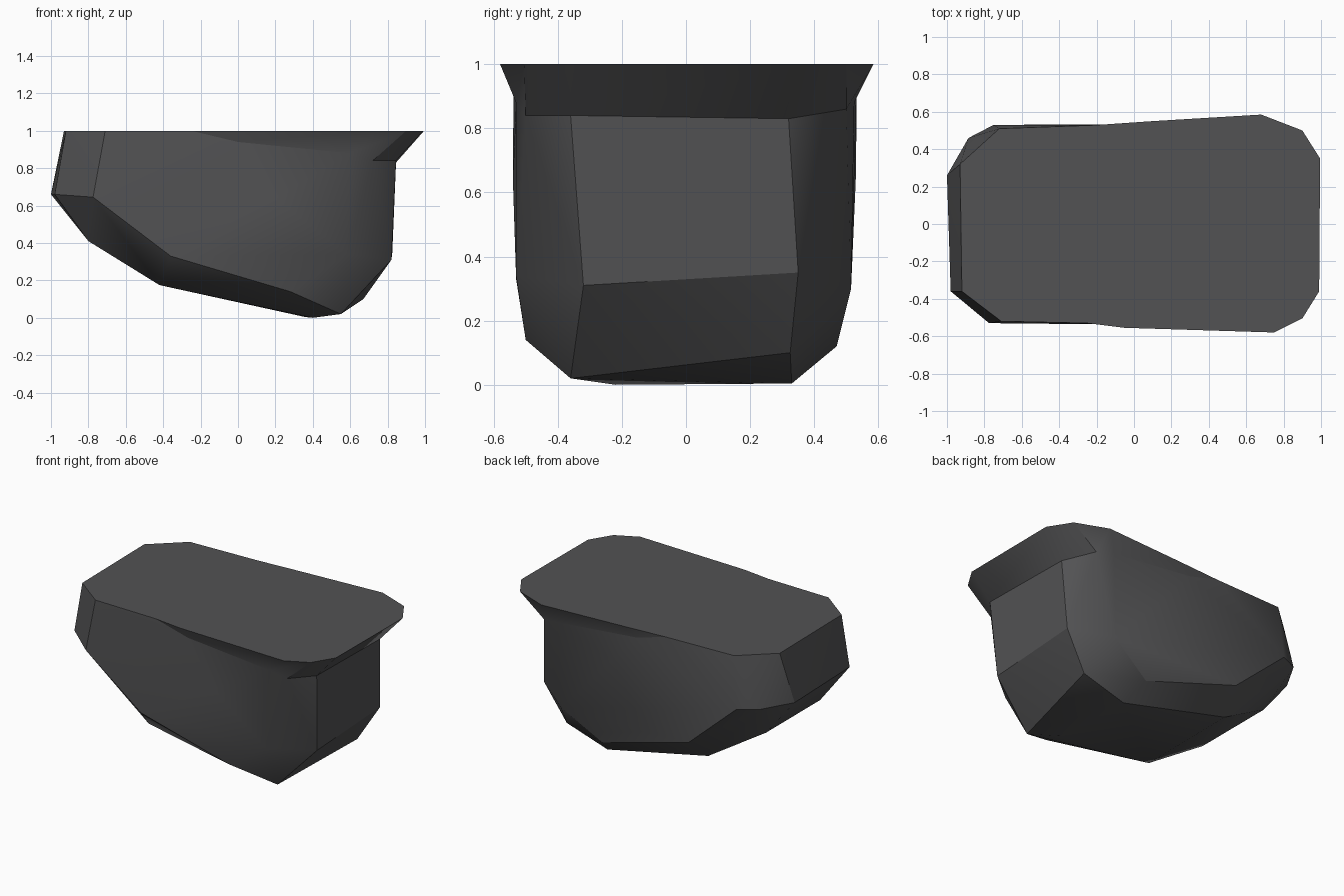
import bpy
import bmesh

cube = bpy.data.objects.get("Cube")
if cube:
    bpy.data.objects.remove(cube, do_unlink=True)

stone = bpy.data.materials.new("dark grey stone")
stone.use_nodes = True
grey = (0.085, 0.085, 0.088, 1)
stone.diffuse_color = grey
stone.node_tree.nodes["Principled BSDF"].inputs["Base Color"].default_value = grey

# Neck under the flared lip, and the lip outline above it, in matching order
neck = [(-.25, -.53, 1), (0, -.538, .94), (.6, -.53, .88), (.72, -.5, .84),
        (.845, -.36, .84), (.845, .32, .83), (.72, .5, .86), (.6, .525, .88),
        (0, .533, .94), (-.22, .528, 1)]
lip = [neck[0], (-.05, -.555, 1), (.75, -.58, 1), (.9, -.505, 1),
       (.99, -.36, 1), (.995, .35, 1), (.9, .5, 1), (.68, .585, 1),
       (.1, .55, 1), neck[-1]]

# Narrow end of the flat top
end_top = [(-.72, .51, 1), (-.93, .32, 1), (-.92, -.36, 1), (-.71, -.52, 1)]

# Knuckle, flanks and underside of the boulder
knuckle = [(-.98, -.36, .66), (-1, .26, .66), (-.885, .46, .66),
           (-.75, .53, .65), (-.775, -.53, .645)]
flanks = [(-.36, -.53, .33), (.28, -.5, .14), (.58, -.53, .34), (.2, -.54, .64),
          (-.38, .515, .32), (.3, .47, .12), (.58, .515, .3),
          (.82, -.32, .31), (.825, .35, .35)]
underside = [(-.8, -.3, .41), (-.8, .28, .41), (-.42, -.36, .175), (-.42, .36, .18),
             (.36, .33, .004), (.4, -.22, 0), (.55, -.36, .02), (.67, .325, .1)]

bm = bmesh.new()


def add_points(points):
    return [bm.verts.new(p) for p in points]


# Body: a hull around the points, open at the top
neck_verts = add_points(neck)
end_verts = add_points(end_top)
add_points(knuckle + flanks + underside)
bmesh.ops.convex_hull(bm, input=bm.verts[:])
rim = set(neck_verts + end_verts)
bmesh.ops.delete(bm, geom=[f for f in bm.faces if set(f.verts) <= rim and f.normal.z > .5],
                 context="FACES_ONLY")

# Lip: flared strip from the neck to the outline
lip_verts = [neck_verts[0]] + add_points(lip[1:-1]) + [neck_verts[-1]]
for i in range(len(neck) - 1):
    quad = [neck_verts[i], neck_verts[i + 1], lip_verts[i + 1], lip_verts[i]]
    bm.faces.new(list(dict.fromkeys(quad)))

# Deck: one flat face across the whole top
bm.faces.new(lip_verts + end_verts)

bmesh.ops.delete(bm, geom=[v for v in bm.verts if not v.link_faces], context="VERTS")

mesh = bpy.data.meshes.new("boulder")
bm.to_mesh(mesh)
bm.free()
mesh.materials.append(stone)
boulder = bpy.data.objects.new("boulder", mesh)
bpy.context.collection.objects.link(boulder)

# Soft shading with crisp chips
bpy.ops.object.select_all(action="DESELECT")
boulder.select_set(True)
bpy.context.view_layer.objects.active = boulder
bpy.ops.object.shade_smooth_by_angle(angle=.5)
